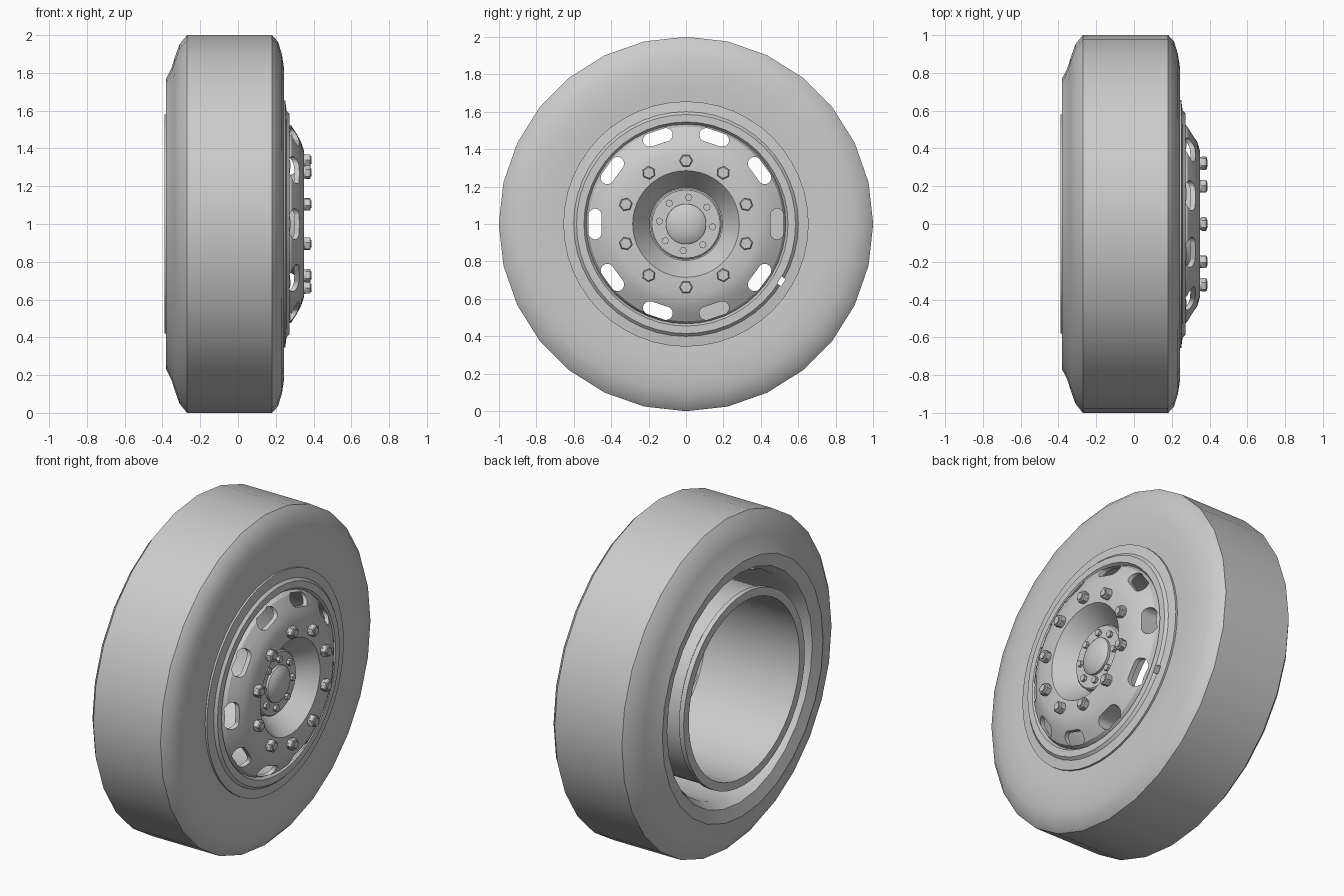
import bpy, bmesh, math
from mathutils import Matrix

if "Cube" in bpy.data.objects:
    bpy.data.objects.remove(bpy.data.objects["Cube"])

grey = bpy.data.materials.new("plain_grey")
grey.diffuse_color = (0.6, 0.6, 0.6, 1)
grey.use_nodes = True
grey.node_tree.nodes["Principled BSDF"].inputs["Base Color"].default_value = grey.diffuse_color
AXLE_Z = 1.0


def finish(name, bm, smooth=True):
    bmesh.ops.remove_doubles(bm, verts=bm.verts, dist=1e-5)
    bmesh.ops.recalc_face_normals(bm, faces=bm.faces)
    me = bpy.data.meshes.new(name)
    bm.to_mesh(me)
    bm.free()
    me.materials.append(grey)
    ob = bpy.data.objects.new(name, me)
    bpy.context.collection.objects.link(ob)
    if smooth:
        smooth_it(ob)
    return ob


def activate(ob):
    bpy.ops.object.select_all(action='DESELECT')
    ob.select_set(True)
    bpy.context.view_layer.objects.active = ob


def smooth_it(ob):
    activate(ob)
    bpy.ops.object.shade_smooth_by_angle(angle=math.radians(32))


def add_lathe(bm, profile, segs, cy=0.0, cz=AXLE_Z, closed=False, turn=0.0):
    """Revolve (x, radius) points around an axis parallel to x."""
    rings = []
    for x, r in profile:
        if r == 0:
            rings.append([bm.verts.new((x, cy, cz))] * segs)
            continue
        angs = [turn + 2 * math.pi * i / segs for i in range(segs)]
        rings.append([bm.verts.new((x, cy + r * math.sin(a), cz + r * math.cos(a))) for a in angs])
    pairs = list(zip(rings, rings[1:]))
    if closed:
        pairs.append((rings[-1], rings[0]))
    for p, q in pairs:
        for i in range(segs):
            j = (i + 1) % segs
            vs = list(dict.fromkeys((p[i], p[j], q[j], q[i])))
            if len(vs) > 2:
                bm.faces.new(vs)


def lathe(name, profile, segs, closed=False):
    bm = bmesh.new()
    add_lathe(bm, profile, segs, closed=closed)
    return finish(name, bm)


def cut(ob, cutter):
    cutter.hide_render = True
    mod = ob.modifiers.new("cut", 'BOOLEAN')
    mod.operation = 'DIFFERENCE'
    mod.solver = 'EXACT'
    mod.object = cutter
    activate(ob)
    bpy.ops.object.modifier_apply(modifier=mod.name)
    bpy.data.objects.remove(cutter)
    smooth_it(ob)


# Tyre
lathe("tyre", [
    (0.18, 1.0), (0.212, 0.965), (0.232, 0.90), (0.243, 0.83), (0.243, 0.73),
    (0.238, 0.65), (-0.30, 0.66), (-0.36, 0.695), (-0.38, 0.77), (-0.352, 0.825),
    (-0.335, 0.88), (-0.31, 0.95), (-0.27, 1.0)], 28, closed=True)

# Rim barrel with front flange and rear lip
rim = lathe("rim", [
    (0.25, 0.655), (0.257, 0.60), (0.272, 0.585), (0.272, 0.545), (0.25, 0.53),
    (-0.39, 0.53), (-0.39, 0.58), (-0.36, 0.58), (-0.35, 0.565), (0.235, 0.565),
    (0.235, 0.655)], 48, closed=True)

# Small valve slot through the flange
bm = bmesh.new()
bmesh.ops.create_cube(bm, size=1, matrix=Matrix.Translation((0.25, 0, AXLE_Z))
                      @ Matrix.Rotation(math.radians(-31), 4, 'X')
                      @ Matrix.Translation((0, 0.594, 0))
                      @ Matrix.Diagonal((0.1, 0.026, 0.045, 1)))
cut(rim, finish("slot_cutter", bm, False))

# Wheel disc: domed outside, dished centre
disc = lathe("wheel_disc", [
    (0.25, 0.535), (0.283, 0.52), (0.31, 0.478), (0.335, 0.432), (0.35, 0.385),
    (0.35, 0.285), (0.22, 0.195), (0.22, 0), (0.20, 0), (0.20, 0.205),
    (0.33, 0.292), (0.33, 0.375), (0.315, 0.42), (0.29, 0.465), (0.265, 0.505),
    (0.23, 0.535)], 48)

# Ten oval hand holes
bm = bmesh.new()
for k in range(10):
    rot = Matrix.Translation((0, 0, AXLE_Z)) @ Matrix.Rotation(math.radians(18 + 36 * k), 4, 'X')
    outline = []
    for i in range(20):
        a = 2 * math.pi * (i + 0.5) / 20
        side = 0.044 if math.cos(a) > 0 else -0.044
        outline.append((side + 0.038 * math.cos(a), 0.486 + 0.036 * math.sin(a)))
    lo, hi = [[bm.verts.new(rot @ Matrix.Translation((x, y, z)).translation) for y, z in outline]
              for x in (0.15, 0.45)]
    bm.faces.new(lo)
    bm.faces.new(hi)
    for i in range(20):
        j = (i + 1) % 20
        bm.faces.new((lo[i], lo[j], hi[j], hi[i]))
cut(disc, finish("hole_cutter", bm, False))

# Hub flange and cap
lathe("hub_flange", [(0.21, 0), (0.21, 0.19), (0.252, 0.19), (0.26, 0.182), (0.26, 0)], 32)
lathe("hub_cap", [(0.25, 0), (0.25, 0.108), (0.275, 0.108), (0.288, 0.09), (0.298, 0.06),
                  (0.303, 0.03), (0.305, 0)], 32)


def bolt_ring(name, count, radius, start, parts):
    """Ring of bolts; parts are (profile, sides)."""
    bm = bmesh.new()
    for k in range(count):
        a = math.radians(start) + 2 * math.pi * k / count
        for profile, sides in parts:
            add_lathe(bm, profile, sides, radius * math.sin(a),
                      AXLE_Z + radius * math.cos(a), turn=a + math.pi / 6)
    return finish(name, bm)


# Wheel nuts: washer, hexagon and stud
bolt_ring("wheel_nuts", 10, 0.338, 0, [
    ([(0.345, 0), (0.345, 0.033), (0.358, 0.033), (0.358, 0)], 16),
    ([(0.357, 0), (0.357, 0.036), (0.38, 0.036), (0.385, 0.03), (0.385, 0)], 6),
    ([(0.38, 0), (0.38, 0.021), (0.39, 0.021), (0.39, 0)], 12)])

# Small hub bolts
bolt_ring("hub_bolts", 8, 0.143, 6, [
    ([(0.255, 0), (0.255, 0.02), (0.278, 0.02), (0.278, 0)], 6)])
